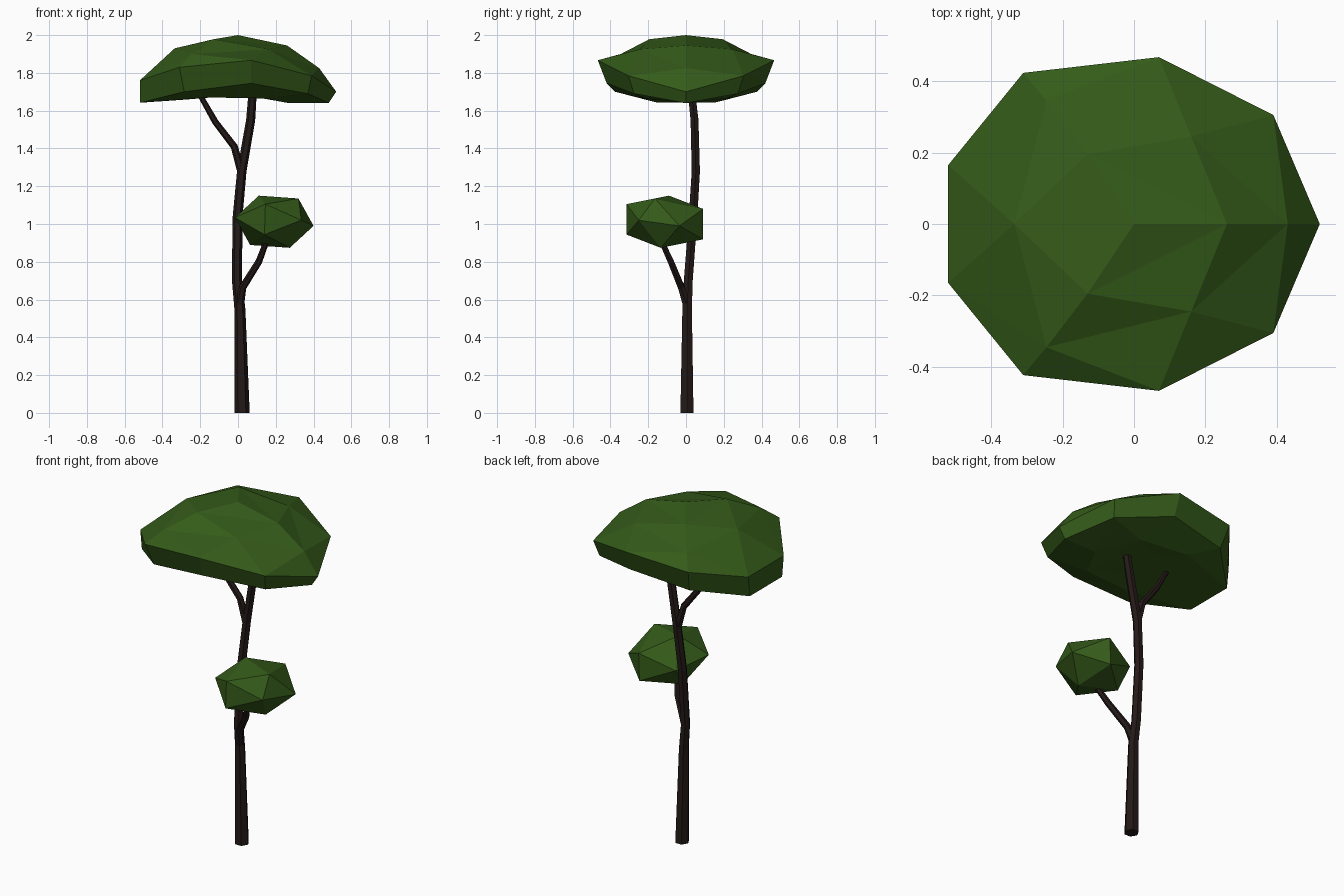
import bpy, bmesh, math
from mathutils import Vector

if "Cube" in bpy.data.objects:
    bpy.data.objects.remove(bpy.data.objects["Cube"])


def material(name, rgb):
    m = bpy.data.materials.new(name)
    m.diffuse_color = (*rgb, 1)
    m.use_nodes = True
    m.node_tree.nodes["Principled BSDF"].inputs["Base Color"].default_value = m.diffuse_color
    return m


BARK = material("bark", (0.017, 0.010, 0.009))
LEAF = material("leaf", (0.035, 0.105, 0.010))


def finish(bm, name, mat):
    bmesh.ops.recalc_face_normals(bm, faces=bm.faces[:])
    me = bpy.data.meshes.new(name)
    bm.to_mesh(me)
    bm.free()
    me.materials.append(mat)
    ob = bpy.data.objects.new(name, me)
    bpy.context.collection.objects.link(ob)
    return ob


def tube(name, path, sides):
    """Tapered faceted tube through (x, y, z, radius) points."""
    bm = bmesh.new()
    pts = [Vector(p[:3]) for p in path]
    rings = []
    for i, p in enumerate(pts):
        t = (pts[min(i + 1, len(pts) - 1)] - pts[max(i - 1, 0)]).normalized()
        if i == 0 and p.z == 0:
            t = Vector((0, 0, 1))
        q = Vector((0, 0, 1)).rotation_difference(t)
        r = path[i][3]
        rings.append([bm.verts.new(p + q @ Vector((r * math.cos(a), r * math.sin(a), 0)))
                      for a in (math.tau * k / sides for k in range(sides))])
    for a, b in zip(rings, rings[1:]):
        for k in range(sides):
            n = (k + 1) % sides
            bm.faces.new((a[k], a[n], b[n], b[k]))
    bm.faces.new(rings[0])
    bm.faces.new(rings[-1])
    return finish(bm, name, BARK)


# Trunk and branches
tube("trunk", [(0.022, 0.005, 0, 0.04), (0.01, 0.006, 0.55, 0.029), (-0.005, 0.012, 0.7, 0.027),
               (-0.003, 0.037, 1.03, 0.026), (0.02, 0.052, 1.28, 0.025),
               (0.067, 0.045, 1.55, 0.024), (0.077, 0.03, 1.69, 0.022)], 6)
tube("upper_branch", [(0.02, 0.05, 1.27, 0.022), (-0.02, 0.048, 1.41, 0.019),
                      (-0.12, 0.042, 1.54, 0.017), (-0.205, 0.035, 1.69, 0.014)], 6)
tube("lower_branch", [(0.008, 0.005, 0.57, 0.024), (0.025, -0.025, 0.665, 0.02),
                      (0.11, -0.08, 0.8, 0.018), (0.155, -0.135, 0.92, 0.015)], 6)

# Small leaf clump: squashed icosahedron, each corner has an opposite twin
bm = bmesh.new()
centre = Vector((0.192, -0.112, 1.012))
for p in [(0.4, -0.035, 0.99), (0.11, -0.09, 1.15), (0.32, -0.165, 1.135),
          (0.145, -0.315, 1.105), (0.335, -0.25, 1.02), (0.14, -0.315, 0.944)]:
    bm.verts.new(p)
    bm.verts.new(2 * centre - Vector(p))
bmesh.ops.convex_hull(bm, input=bm.verts[:])
finish(bm, "small_leaf_clump", LEAF)

# Large bent canopy: 1-3-6-9 rings above and below, mirrored across y
bm = bmesh.new()


def ring(half):
    full = half + [(x, -y, z) for x, y, z in reversed(half) if y > 0]
    return [bm.verts.new(p) for p in full]


def cap(rings):
    for k in range(1, 4):
        inner, outer = rings[k - 1], rings[k]
        for s in range(3):
            for j in range(k):
                a = inner[(s * (k - 1) + j) % len(inner)]
                o0, o1 = outer[s * k + j], outer[(s * k + j + 1) % len(outer)]
                bm.faces.new((a, o0, o1))
                if j < k - 1:
                    bm.faces.new((a, o1, inner[(s * (k - 1) + j + 1) % len(inner)]))


top = [ring([(0, 0, 2)]),
       ring([(0.26, 0, 1.945), (-0.13, 0.195, 1.978)]),
       ring([(0.43, 0, 1.825), (0.16, 0.245, 1.925), (-0.245, 0.345, 1.90), (-0.335, 0, 1.93)]),
       ring([(0.52, 0, 1.70), (0.39, 0.305, 1.785), (0.07, 0.467, 1.867),
             (-0.31, 0.423, 1.83), (-0.52, 0.165, 1.76)])]
under = [ring([(0, 0, 1.675)]),
         ring([(0.13, 0, 1.665), (-0.08, 0.12, 1.675)]),
         ring([(0.27, 0, 1.64), (0.14, 0.22, 1.665), (-0.16, 0.25, 1.67), (-0.3, 0, 1.657)]),
         ring([(0.48, 0, 1.64), (0.37, 0.275, 1.69), (0.07, 0.42, 1.745),
               (-0.285, 0.375, 1.70), (-0.52, 0.15, 1.642)])]
cap(top)
cap(under)
for k in range(9):
    n = (k + 1) % 9
    bm.faces.new((top[3][k], top[3][n], under[3][n], under[3][k]))
finish(bm, "large_canopy", LEAF)
